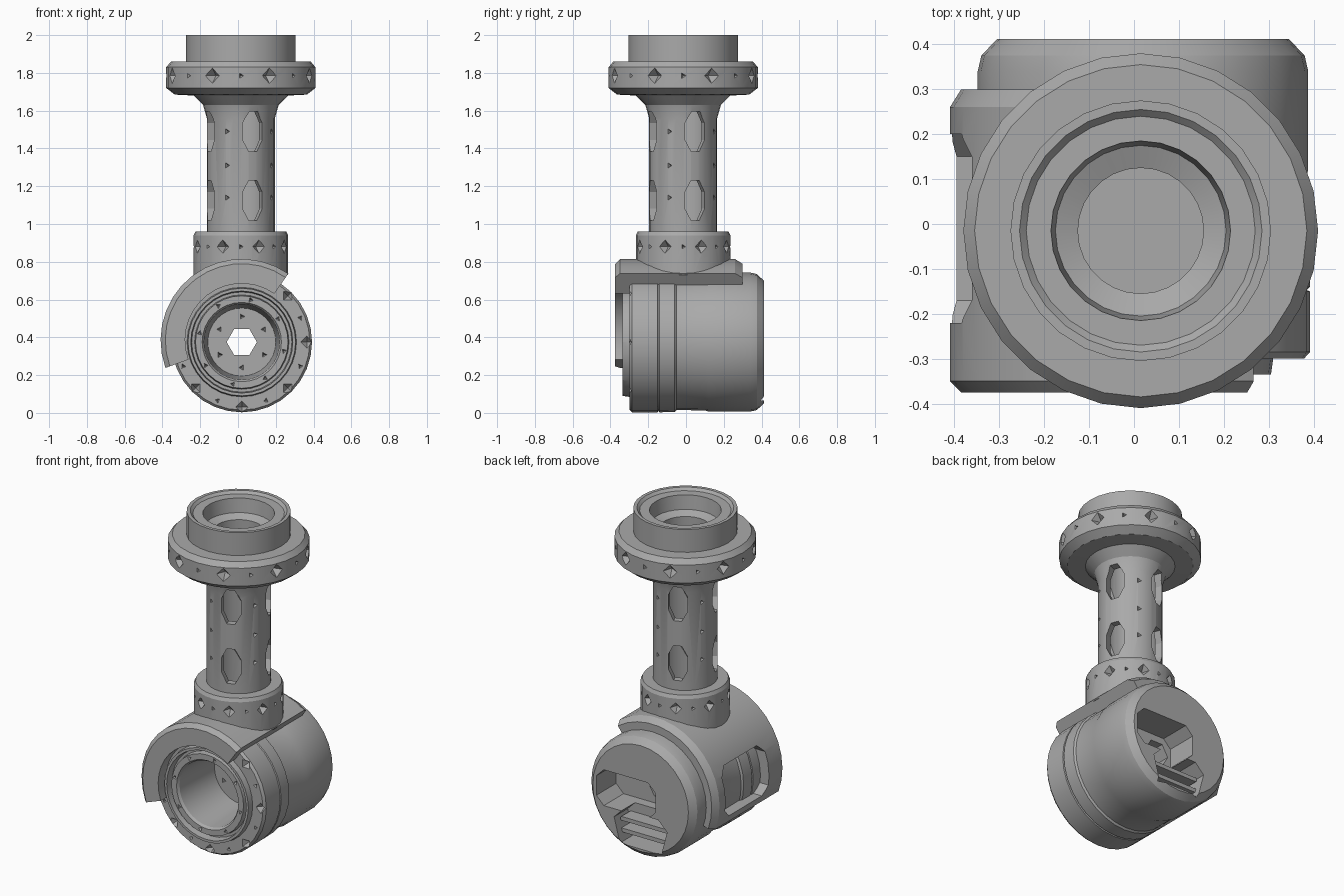
import bpy, bmesh
from math import radians, cos, sin, pi
from mathutils import Matrix, Vector

if "Cube" in bpy.data.objects:
    bpy.data.objects.remove(bpy.data.objects["Cube"])

grey = bpy.data.materials.new("plain grey")
grey.use_nodes = True
grey.diffuse_color = (0.4, 0.4, 0.4, 1)
grey.node_tree.nodes["Principled BSDF"].inputs["Base Color"].default_value = (0.4, 0.4, 0.4, 1)

T = Matrix.Translation


def R(angle, axis):
    return Matrix.Rotation(radians(angle), 4, axis)


COLUMN = T((0.015, -0.015, 0))             # upright axis
DRUM = T((0.02, 0, 0.375)) @ R(-90, 'X')   # local z runs front to back
SHELL = T((0.02, 0, 0.385)) @ R(-90, 'X')


def finish(name, bm, matrix=Matrix()):
    bmesh.ops.remove_doubles(bm, verts=bm.verts, dist=1e-5)
    bmesh.ops.transform(bm, matrix=matrix, verts=bm.verts)
    bmesh.ops.recalc_face_normals(bm, faces=bm.faces)
    mesh = bpy.data.meshes.new(name)
    bm.to_mesh(mesh)
    bm.free()
    mesh.materials.append(grey)
    ob = bpy.data.objects.new(name, mesh)
    bpy.context.collection.objects.link(ob)
    return ob


def lathe(name, profile, matrix, steps, start=0, end=360):
    """Turn a closed (radius, height) outline about local z."""
    bm = bmesh.new()
    full = end - start == 360
    rings = []
    for i in range(steps if full else steps + 1):
        a = radians(start + (end - start) * i / steps)
        rings.append([bm.verts.new((r * cos(a), r * sin(a), h)) for r, h in profile])
    n = len(profile)
    for i in range(steps):
        p, q = rings[i], rings[(i + 1) % len(rings)]
        for j in range(n):
            k = (j + 1) % n
            if profile[j][0] or profile[k][0]:
                bm.faces.new((p[j], p[k], q[k], q[j]))
    if not full:
        bm.faces.new(rings[0])
        bm.faces.new(rings[-1])
    bmesh.ops.dissolve_degenerate(bm, edges=bm.edges, dist=1e-5)
    return finish(name, bm, matrix)


def prism(name, outline, low, high, matrix=Matrix()):
    """Extrude a flat outline along local z."""
    bm = bmesh.new()
    face = bm.faces.new([bm.verts.new((x, y, low)) for x, y in outline])
    out = bmesh.ops.extrude_face_region(bm, geom=[face])["geom"]
    bmesh.ops.translate(bm, vec=(0, 0, high - low),
                        verts=[v for v in out if isinstance(v, bmesh.types.BMVert)])
    return finish(name, bm, matrix)


def octagon(cx, cy, w, h, c):
    """Rectangle outline with cut corners."""
    return [(cx + sx * (w - (c if inx else 0)), cy + sy * (h - (0 if inx else c)))
            for sx, sy, inx in ((1, 1, 0), (1, 1, 1), (-1, 1, 1), (-1, 1, 0),
                                (-1, -1, 0), (-1, -1, 1), (1, -1, 1), (1, -1, 0))]


def side_pits(bm, count, offset, radius, height, size, sides):
    """Pointed pits around a cylinder wall."""
    for i in range(count):
        m = R(offset + 360 * i / count, 'Z') @ T((radius, 0, height)) @ R(-90, 'Y')
        bmesh.ops.create_cone(bm, segments=sides, radius1=size * 2, radius2=0,
                              depth=size * 2.4, cap_ends=True, matrix=m)


def face_pits(bm, count, offset, radius, height, size, sides):
    """Pointed pits sunk into a flat ring."""
    for i in range(count):
        m = R(offset + 360 * i / count, 'Z') @ T((radius, 0, height))
        bmesh.ops.create_cone(bm, segments=sides, radius1=size * 2, radius2=0,
                              depth=size * 2.4, cap_ends=True, matrix=m)


def cut(ob, cutter):
    cutter.hide_render = True
    mod = ob.modifiers.new("cut", 'BOOLEAN')
    mod.object, mod.solver = cutter, 'EXACT'
    bpy.context.view_layer.update()
    graph = bpy.context.evaluated_depsgraph_get()
    mesh = bpy.data.meshes.new_from_object(ob.evaluated_get(graph))
    ob.modifiers.clear()
    ob.data = mesh
    bpy.data.objects.remove(cutter)


# Column: lower collar, tube, flange and top socket in one turned piece
column = lathe("column", [
    (0, 0.71), (0.25, 0.73), (0.25, 0.94), (0.24, 0.96), (0.18, 0.96), (0.18, 1.56),
    (0.2, 1.63), (0.25, 1.68), (0.35, 1.685), (0.395, 1.72), (0.395, 1.83), (0.37, 1.86),
    (0.29, 1.86), (0.29, 2), (0.27, 2), (0.255, 1.985), (0.2, 1.985), (0.19, 1.9),
    (0.14, 1.88), (0.14, 0.85), (0, 0.85)], COLUMN, 28)

bm = bmesh.new()
for z, radius, size in ((1.785, 0.395, 0.042), (0.88, 0.25, 0.036)):
    side_pits(bm, 8, 22.5, radius, z, size, 4)
    side_pits(bm, 8, 0, radius, z, size * 0.4, 3)
for z in (1.14, 1.31, 1.49):
    side_pits(bm, 4, -24, 0.18, z, 0.016, 3)
# Tall windows through the tube
for z in (1.125, 1.49):
    for i in range(4):
        m = R(21 + 90 * i, 'Z') @ T((0.17, 0, z)) @ R(90, 'Y') @ Matrix.Diagonal((0.115, 0.06, 1, 1))
        bmesh.ops.create_cone(bm, segments=8, radius1=1, radius2=1, depth=0.14,
                              cap_ends=True, matrix=m @ R(22.5, 'Z'))
cut(column, finish("column_cutter", bm, COLUMN))

# Drum with stepped front ring, bore, seam grooves and bevelled back
drum = lathe("drum", [
    (0, 0.0), (0.18, 0.0), (0.2, -0.31), (0.21, -0.325), (0.245, -0.325), (0.25, -0.29),
    (0.265, -0.29), (0.27, -0.335), (0.285, -0.335), (0.29, -0.3), (0.36, -0.3), (0.372, -0.285),
    (0.372, -0.15), (0.364, -0.147), (0.372, -0.14), (0.37, -0.06), (0.36, -0.05),
    (0.362, 0.1), (0.368, 0.12), (0.368, 0.34), (0.36, 0.375), (0.325, 0.412), (0, 0.412)],
    DRUM, 32)

bm = bmesh.new()
face_pits(bm, 8, 0, 0.345, -0.3, 0.032, 4)
face_pits(bm, 8, 22.5, 0.335, -0.3, 0.014, 3)
face_pits(bm, 8, 12, 0.228, -0.325, 0.014, 3)
face_pits(bm, 6, 30, 0.135, 0, 0.016, 3)
cut(drum, finish("drum_pit_cutter", bm, DRUM))

# Six-sided hole, back slot and lower recess
hexagon = [(0.08 * cos(i * pi / 3), 0.08 * sin(i * pi / 3)) for i in range(6)]
cut(drum, prism("hole_cutter", hexagon, -0.1, 0.3, DRUM))
cut(drum, prism("slot_cutter", octagon(0.1, 0, 0.2, 0.11, 0.05), 0.22, 0.5, DRUM))
recess = [(-0.12, 0.1), (0.12, 0.1), (0.18, 0.16), (0.14, 0.31), (-0.14, 0.31), (-0.18, 0.16)]
cut(drum, prism("recess_cutter", recess, 0.28, 0.5, DRUM))
for i in range(2):
    y = 0.18 + 0.07 * i
    prism("recess_bar_%d" % (i + 1), octagon(0, y, 0.165, 0.012, 0.005), 0.27, 0.37, DRUM)

# Shell wrapped over the top and one side, with a lip round the front
shell = lathe("shell", [
    (0.3, -0.375), (0.405, -0.375), (0.43, -0.35), (0.43, 0.26), (0.405, 0.3),
    (0.355, 0.3), (0.355, -0.28), (0.3, -0.28)], SHELL, 14, -200, -55)
WINDOW = Matrix(((0, 0, 1, 0), (1, 0, 0, 0), (0, 1, 0, 0), (0, 0, 0, 1)))
cut(shell, prism("window_cutter", octagon(-0.01, 0.43, 0.21, 0.15, 0.05), -0.6, -0.2, WINDOW))

# Smooth the round walls, keep the edges sharp
bpy.ops.object.select_all(action='DESELECT')
for ob in (column, drum, shell):
    ob.select_set(True)
bpy.context.view_layer.objects.active = drum
bpy.ops.object.shade_smooth_by_angle(angle=radians(25))
